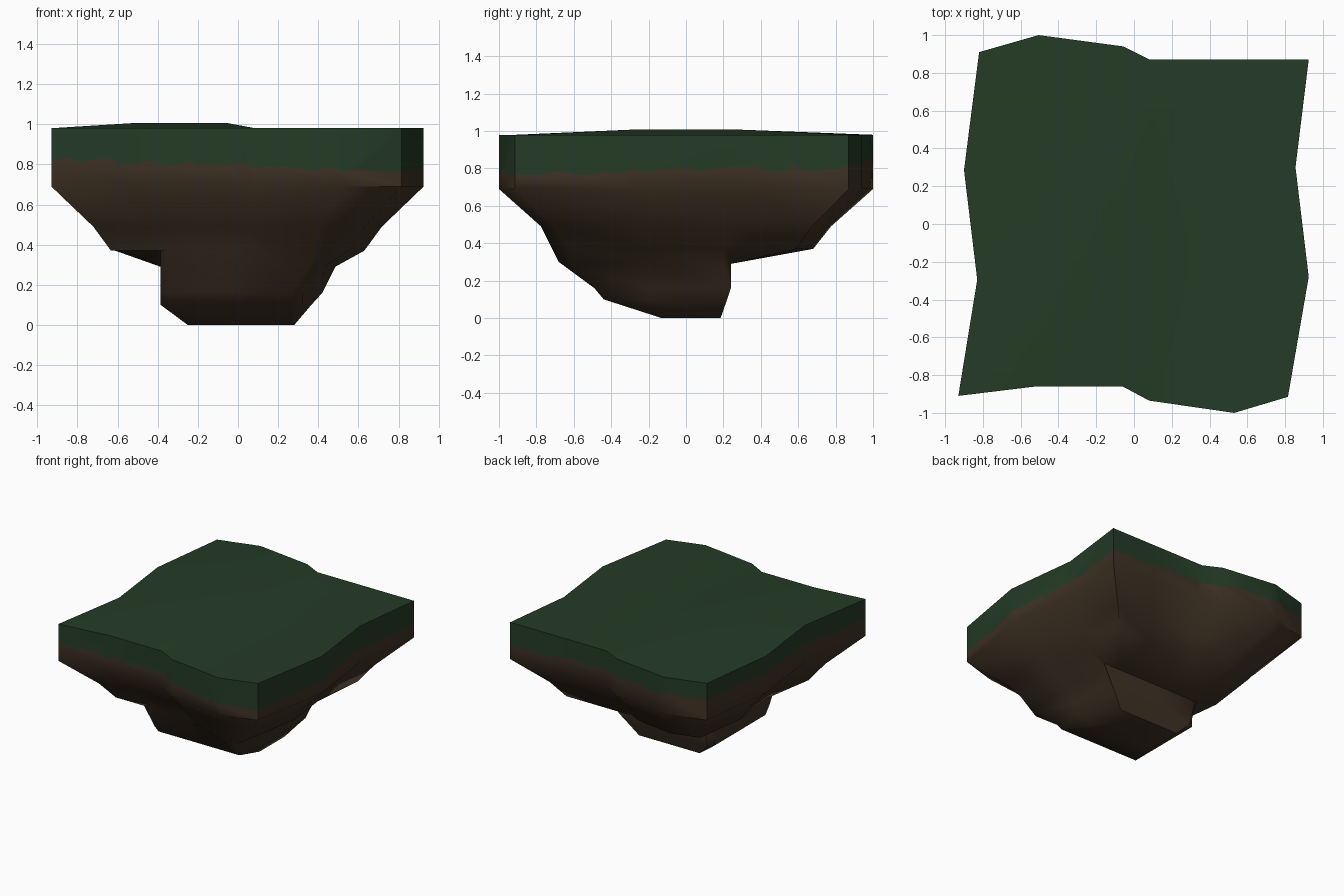
import bpy, bmesh, math, random

cube = bpy.data.objects.get("Cube")
if cube:
    bpy.data.objects.remove(cube, do_unlink=True)
random.seed(4)


def material(name, rgb):
    mat = bpy.data.materials.new(name)
    mat.use_nodes = True
    mat.diffuse_color = (*rgb, 1)
    mat.node_tree.nodes["Principled BSDF"].inputs["Base Color"].default_value = (*rgb, 1)
    return mat


def finish(bm, name, mat):
    bmesh.ops.remove_doubles(bm, verts=bm.verts, dist=0.002)
    mesh = bpy.data.meshes.new(name)
    bm.to_mesh(mesh)
    bm.free()
    mesh.materials.append(mat)
    obj = bpy.data.objects.new(name, mesh)
    bpy.context.collection.objects.link(obj)
    bpy.ops.object.select_all(action='DESELECT')
    obj.select_set(True)
    bpy.context.view_layer.objects.active = obj
    bpy.ops.object.shade_smooth_by_angle(angle=math.radians(50))


def clamp(v, low, high):
    return max(low, min(high, v))


def add_ring(bm, points):
    return [bm.verts.new(p) for p in points]


grass = material("dark grass green", (0.018, 0.044, 0.019))
earth = material("dark earth brown", (0.050, 0.032, 0.018))

# Wavy outline: front left to right, right side, back right to left, left side
outline = [(-.93, -.91), (-.52, -.86), (-.06, -.86), (.08, -.935), (.53, -1), (.815, -.915),
           (.925, -.28), (.855, .3),
           (.925, .87), (.53, .87), (.085, .87), (-.055, .94), (-.505, 1), (-.82, .91),
           (-.9, .285), (-.83, -.295)]
count = len(outline)
TOP, WALL = 0.98, 0.69


# Ragged border between grass and earth, one list of points per outline edge
def border_point(x, y):
    return (x, y, 0.815 - 0.03 * x + 0.02 * y + random.uniform(-0.018, 0.018))


corners = [border_point(x, y) for x, y in outline]
borders = []
for i in range(count):
    (ax, ay), (bx, by) = outline[i], outline[(i + 1) % count]
    steps = max(1, round(math.hypot(bx - ax, by - ay) / 0.07))
    inner = []
    for s in range(1, steps):
        t = (s + random.uniform(-0.25, 0.25)) / steps
        inner.append(border_point(ax + (bx - ax) * t, ay + (by - ay) * t))
    borders.append([corners[i]] + inner + [corners[(i + 1) % count]])

# Grass cap: side strip with ragged hem
bm = bmesh.new()
top = add_ring(bm, [(x, y, TOP) for x, y in outline])
for i in range(count):
    bm.faces.new([top[i]] + add_ring(bm, borders[i]) + [top[(i + 1) % count]])

# Grass cap: gently raised top grid
columns = [-.5, -.06, .08, .53]


def inner_row(y):
    return add_ring(bm, [(x, y, TOP + (0.027 if x < 0 else 0)) for x in columns])


rows = [top[:6],
        [top[15]] + inner_row(-.3) + [top[6]],
        [top[14]] + inner_row(.3) + [top[7]],
        top[13:7:-1]]
for low, high in zip(rows, rows[1:]):
    for j in range(5):
        bm.faces.new((low[j], low[j + 1], high[j + 1], high[j]))
finish(bm, "grass_cap", grass)

# Earth body: wall below the ragged border
bm = bmesh.new()
wall = add_ring(bm, [(x, y, WALL) for x, y in outline])
for i in range(count):
    j = (i + 1) % count
    bm.faces.new([wall[i], wall[j]] + add_ring(bm, borders[i][::-1]))

# Earth body: tapering slopes, then the narrower rock below
shoulder = [(x * .775, y * .775, .49) for x, y in outline]
rim = [(x * .68, y * .68, .30 if i == 4 else .37) for i, (x, y) in enumerate(outline)]
neck = [(max(x * .77 if x > .4 else x, -.385), min(y, .24), z if i < 5 else .29)
        for i, (x, y, z) in enumerate(rim)]
waist = [(clamp(x * .75 if x > 0 and y < -.45 else x, -.385, .42),
          -.49 if y < -.45 else y, .16) for x, y, z in neck]
waist[13] = (-.33, .22, .16)
foot = [(clamp(x, -.385, .365), clamp(y, -.44, .22), .10) for x, y, z in waist]
base = [(clamp(x, -.25, .28), clamp(y, -.13, .185), 0) for x, y, z in foot]

upper = wall
for points in (shoulder, rim, neck, waist, foot, base):
    lower = add_ring(bm, points)
    for i in range(count):
        j = (i + 1) % count
        bm.faces.new((upper[i], lower[i], lower[j], upper[j]))
    upper = lower
bm.faces.new(upper[::-1])
finish(bm, "earth_body", earth)
